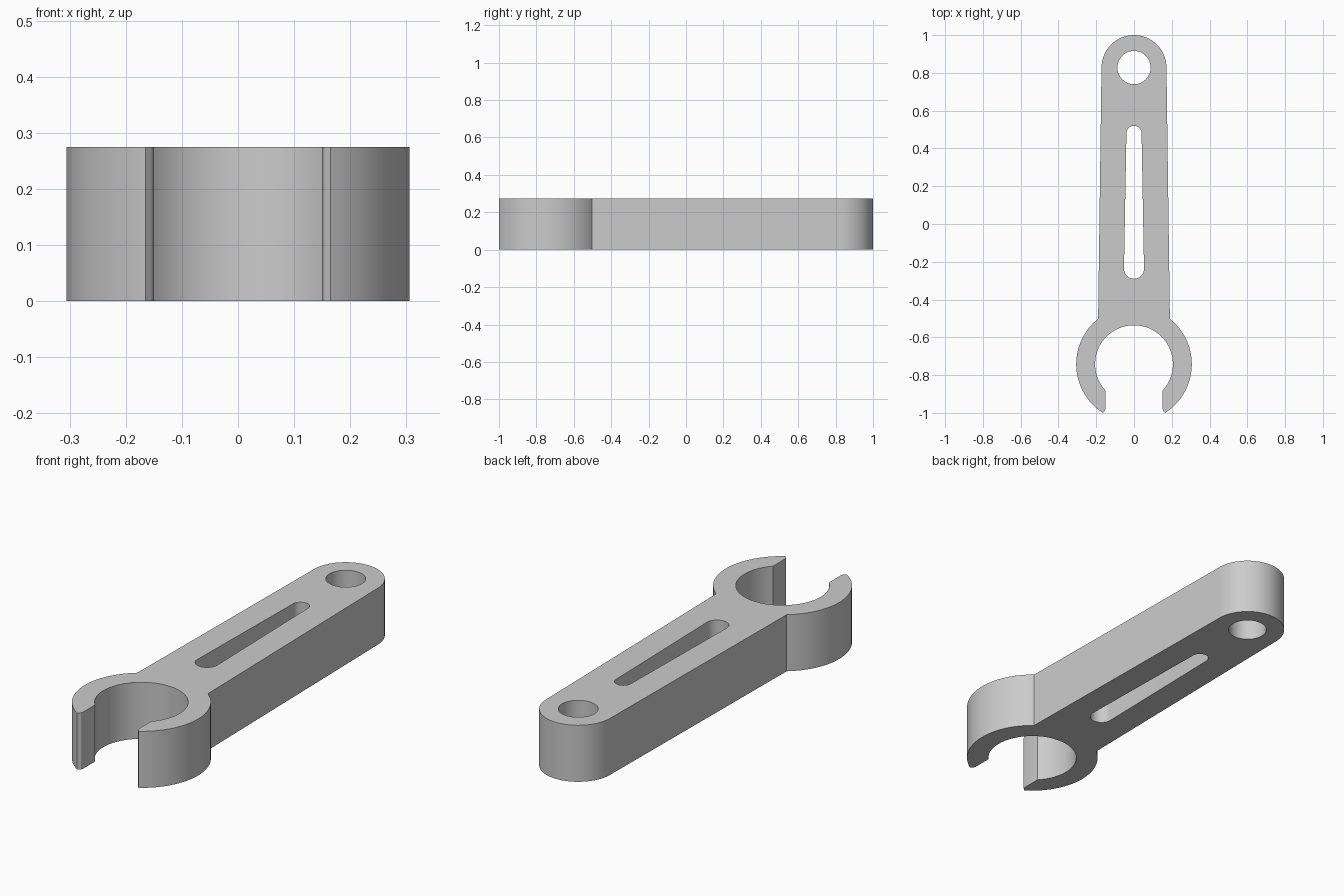
import bpy
import bmesh
from math import asin, acos, cos, sin, pi

cube = bpy.data.objects.get("Cube")
if cube:
    bpy.data.objects.remove(cube, do_unlink=True)

HEIGHT = 0.275
CLIP_Y, CLIP_OUTER, CLIP_INNER = -0.742, 0.306, 0.206
EYE_Y, EYE_OUTER, EYE_HOLE = 0.828, 0.172, 0.088
MOUTH, TIP, NECK = 0.15, 0.165, 0.19


def arc(cy, radius, start, end, steps):
    """Points on an arc centred on the long axis."""
    angles = [start + (end - start) * i / steps for i in range(steps + 1)]
    return [(radius * cos(a), cy + radius * sin(a)) for a in angles]


def mirrored(half):
    """Close a right-hand half outline by mirroring it across the long axis."""
    return half + [(-x, y) for x, y in reversed(half) if abs(x) > 1e-5]


def plate(name, loops, height, material):
    """Fill nested outlines and extrude them into a solid."""
    bm = bmesh.new()
    for loop in loops:
        verts = [bm.verts.new((x, y, 0)) for x, y in loop]
        for i, v in enumerate(verts):
            bm.edges.new((v, verts[i - 1]))
    bmesh.ops.triangle_fill(bm, edges=bm.edges[:], use_beauty=True, normal=(0, 0, 1))
    result = bmesh.ops.extrude_face_region(bm, geom=bm.faces[:], use_keep_orig=True)
    top = [g for g in result["geom"] if isinstance(g, bmesh.types.BMVert)]
    bmesh.ops.translate(bm, verts=top, vec=(0, 0, height))
    bmesh.ops.recalc_face_normals(bm, faces=bm.faces[:])
    mesh = bpy.data.meshes.new(name)
    bm.to_mesh(mesh)
    bm.free()
    mesh.materials.append(material)
    obj = bpy.data.objects.new(name, mesh)
    bpy.context.collection.objects.link(obj)
    return obj


grey = bpy.data.materials.new("plain grey")
grey.use_nodes = True
colour = (0.6, 0.6, 0.6, 1)
grey.diffuse_color = colour
grey.node_tree.nodes["Principled BSDF"].inputs["Base Color"].default_value = colour

# Outer profile: clip bore, jaw with chamfered tip, clip outside, rounded eye end
bore = arc(CLIP_Y, CLIP_INNER, pi / 2, -acos(MOUTH / CLIP_INNER), 32)
jaw = [(MOUTH, -0.975), (0.154, -0.988)]
clip = arc(CLIP_Y, CLIP_OUTER, -acos(TIP / CLIP_OUTER), acos(NECK / CLIP_OUTER), 32)
eye = arc(EYE_Y, EYE_OUTER, 0, pi / 2, 24)
outline = mirrored(bore + jaw + clip + eye)

# Eye hole and tapered lightening slot
hole = arc(EYE_Y, EYE_HOLE, 0, 2 * pi, 48)[:-1]
slot = arc(0.48, 0.04, 0, pi, 24) + arc(-0.237, 0.053, pi, 2 * pi, 24)

arm = plate("clip_arm", [outline, hole, slot], HEIGHT, grey)
bpy.ops.object.select_all(action="DESELECT")
arm.select_set(True)
bpy.context.view_layer.objects.active = arm
bpy.ops.object.shade_smooth_by_angle(angle=pi / 9)
